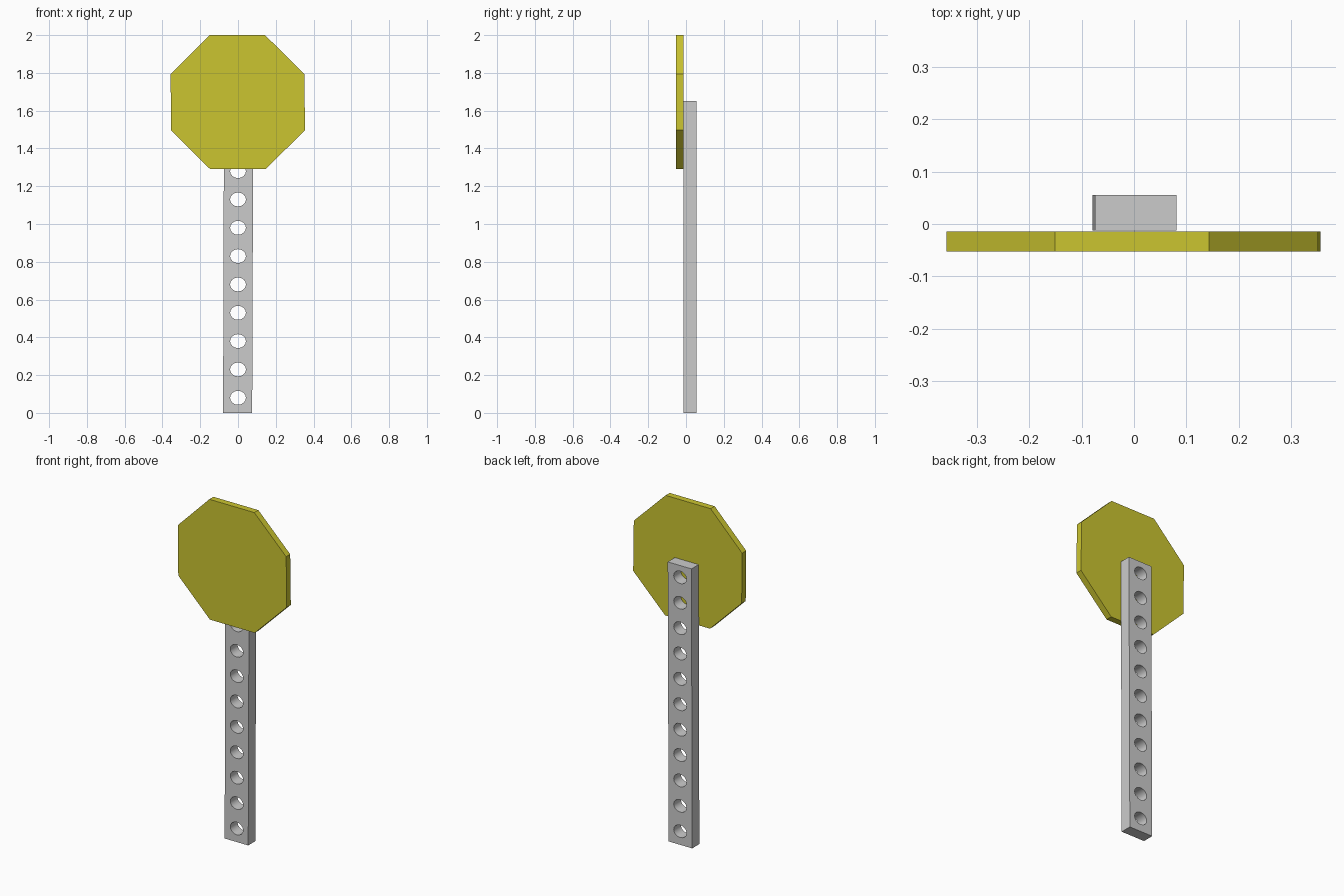
import bpy, bmesh, math
from mathutils import Matrix

if "Cube" in bpy.data.objects:
    bpy.data.objects.remove(bpy.data.objects["Cube"])


def prism(name, outline, y0, y1):
    """Extrude an x-z outline from y0 to y1."""
    bm = bmesh.new()
    face = bm.faces.new([bm.verts.new((x, y0, z)) for x, z in outline])
    ext = bmesh.ops.extrude_face_region(bm, geom=[face])
    moved = [v for v in ext["geom"] if isinstance(v, bmesh.types.BMVert)]
    bmesh.ops.translate(bm, verts=moved, vec=(0, y1 - y0, 0))
    bmesh.ops.recalc_face_normals(bm, faces=bm.faces)
    return to_object(name, bm)


def to_object(name, bm):
    mesh = bpy.data.meshes.new(name)
    bm.to_mesh(mesh)
    bm.free()
    obj = bpy.data.objects.new(name, mesh)
    bpy.context.collection.objects.link(obj)
    return obj


# Post, leaning very slightly
post = prism("post", [(-0.079, 0), (0.075, 0), (0.081, 1.65), (-0.074, 1.65)], -0.012, 0.055)

# Row of oval holes through the post
bm = bmesh.new()
for i in range(11):
    place = (Matrix.Translation((0, 0.02, 0.08 + 0.15 * i))
             @ Matrix.Diagonal((0.042, 1, 0.037, 1))
             @ Matrix.Rotation(math.pi / 2, 4, 'X'))
    bmesh.ops.create_cone(bm, cap_ends=True, segments=16, radius1=1, radius2=1,
                          depth=0.2, matrix=place)
cutter = to_object("hole_cutter", bm)
cutter.hide_render = True

mod = post.modifiers.new("holes", 'BOOLEAN')
mod.operation = 'DIFFERENCE'
mod.solver = 'EXACT'
mod.object = cutter
bpy.context.view_layer.objects.active = post
post.select_set(True)
bpy.ops.object.modifier_apply(modifier=mod.name)
bpy.data.objects.remove(cutter)
bpy.ops.object.shade_smooth_by_angle(angle=math.radians(30))

# Octagonal sign plate in front of the post
plate = prism("sign_plate",
              [(-0.147, 1.29), (0.146, 1.29), (0.355, 1.497), (0.351, 1.795),
               (0.143, 2.0), (-0.151, 2.0), (-0.357, 1.792), (-0.354, 1.495)],
              -0.052, -0.014)
yellow = bpy.data.materials.new("yellow")
yellow.diffuse_color = (0.6, 0.56, 0.03, 1)
yellow.use_nodes = True
yellow.node_tree.nodes["Principled BSDF"].inputs["Base Color"].default_value = yellow.diffuse_color
plate.data.materials.append(yellow)
